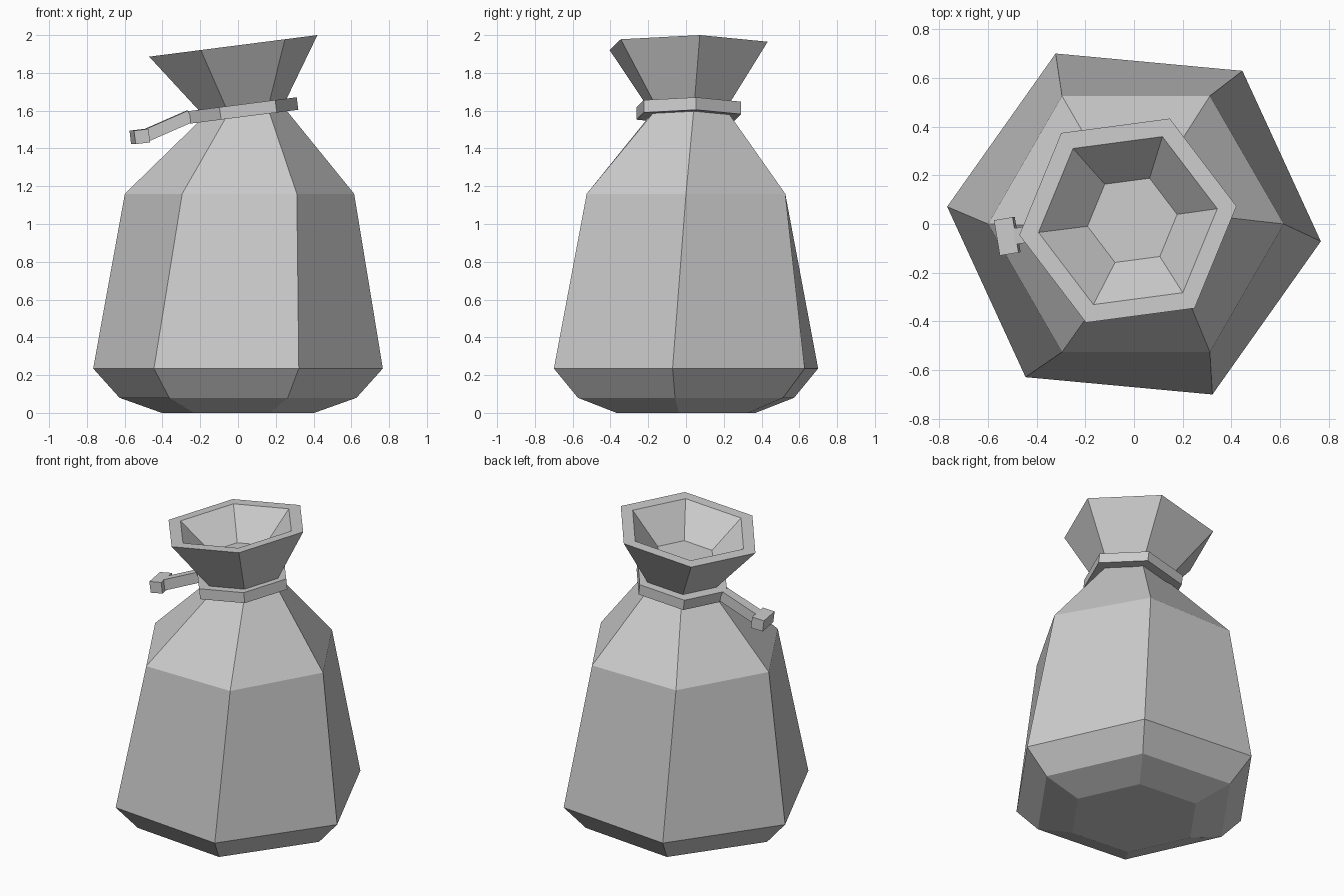
import bpy, bmesh
from math import radians, cos, sin
from mathutils import Vector, Euler

if "Cube" in bpy.data.objects:
    bpy.data.objects.remove(bpy.data.objects["Cube"])

TILT = 7.3   # lean of the neck and mouth, degrees


def hex_ring(bm, centre, radius, turn, tilt=0):
    rot = Euler((0, radians(-tilt), 0)).to_matrix()
    ring = []
    for k in range(6):
        a = radians(turn + 60 * k)
        ring.append(bm.verts.new(Vector(centre) + rot @ Vector((radius * cos(a), radius * sin(a), 0))))
    return ring


def bridge(bm, lower, upper):
    for k in range(6):
        j = (k + 1) % 6
        bm.faces.new((lower[k], lower[j], upper[j], upper[k]))


def finish(bm, name):
    bmesh.ops.recalc_face_normals(bm, faces=bm.faces)
    mesh = bpy.data.meshes.new(name)
    bm.to_mesh(mesh)
    bm.free()
    obj = bpy.data.objects.new(name, mesh)
    bpy.context.collection.objects.link(obj)
    return obj


def box(name, centre, size, rotation):
    bpy.ops.mesh.primitive_cube_add(size=1, location=centre, rotation=[radians(r) for r in rotation])
    obj = bpy.context.object
    obj.name = name
    obj.scale = size


# sack: twisted hexagonal rings from base, up over the rim, down to the mouth floor
bm = bmesh.new()
rings = [hex_ring(bm, *r) for r in (
    ((0, 0, 0), 0.405, -5.3),
    ((0, 0, 0.08), 0.63, -5.3),
    ((0, 0, 0.235), 0.77, -5.3),
    ((0.008, 0, 1.16), 0.607, 0),
    ((0.03, 0.015, 1.597), 0.212, 7.5, TILT),
    ((-0.025, 0.014, 1.943), 0.453, 7.5, TILT),
    ((-0.025, 0.014, 1.943), 0.373, 7.5, TILT),
    ((-0.007, 0.015, 1.765), 0.187, 7.5, TILT),
)]
for a, b in zip(rings, rings[1:]):
    bridge(bm, a, b)
bm.faces.new(rings[0][::-1])
bm.faces.new(rings[-1])
finish(bm, "sack")

# tie band round the neck
bm = bmesh.new()
h = 0.033
loops = [hex_ring(bm, (0.02 - dz * 0.128, 0.015, 1.6 + dz), r, 7.5, TILT)
         for dz, r in ((-h, 0.21), (-h, 0.3), (h, 0.3), (h, 0.21))]
for k in range(4):
    bridge(bm, loops[k], loops[(k + 1) % 4])
finish(bm, "tie_band")

# loose end of the tie with its cross-shaped knot
box("tie_end", (-0.375, -0.035, 1.518), (0.26, 0.066, 0.066), (0, -23.5, 7.5))
box("tie_knot", (-0.52, -0.05, 1.463), (0.078, 0.147, 0.072), (0, -7, 9.5))
